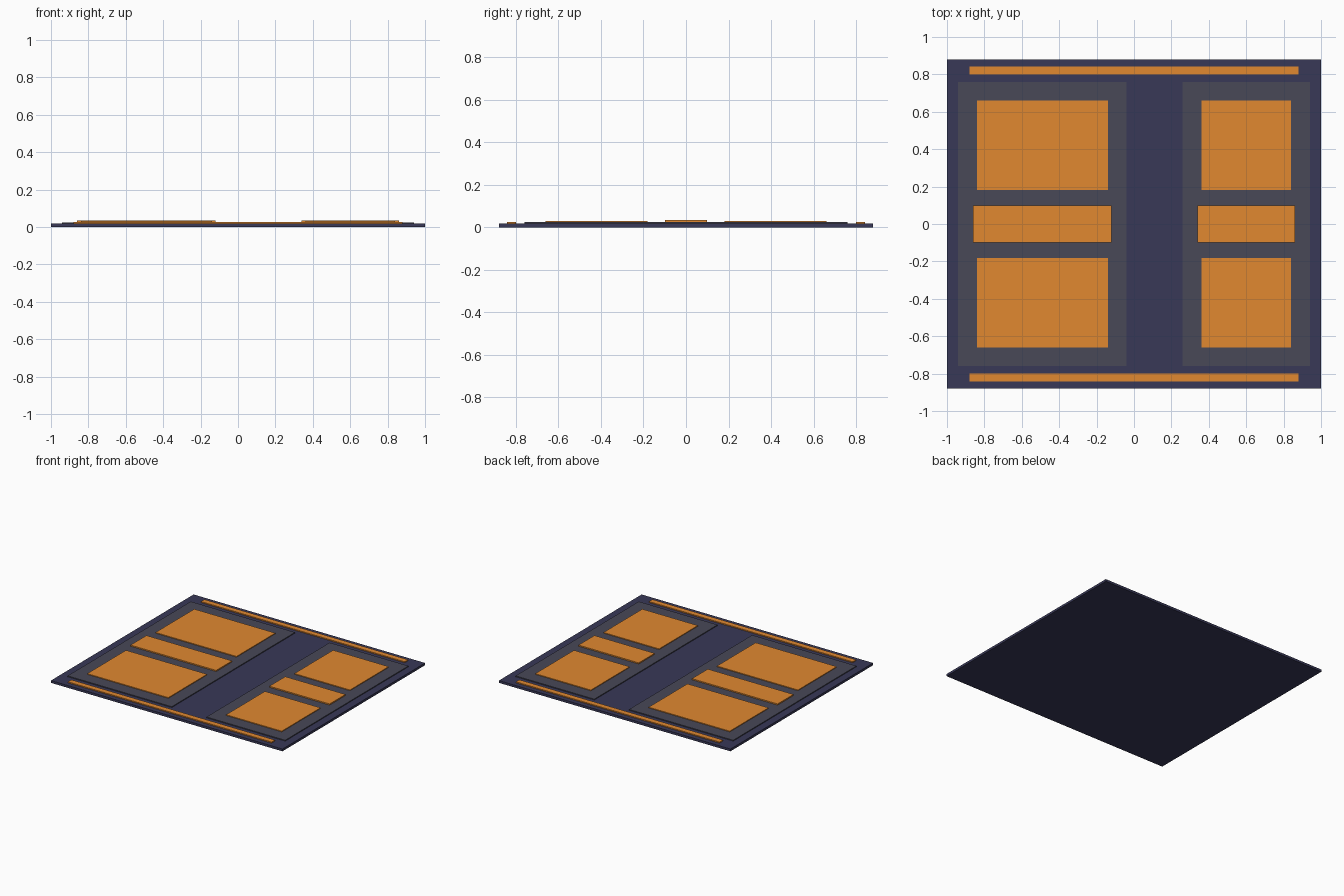
import bpy
import bmesh

if "Cube" in bpy.data.objects:
    bpy.data.objects.remove(bpy.data.objects["Cube"])


def material(name, color):
    m = bpy.data.materials.new(name)
    m.diffuse_color = (*color, 1)
    m.use_nodes = True
    m.node_tree.nodes["Principled BSDF"].inputs["Base Color"].default_value = m.diffuse_color
    return m


NAVY = material("navy", (0.04, 0.04, 0.095))
SLATE = material("slate", (0.065, 0.065, 0.095))
ORANGE = material("orange", (0.75, 0.25, 0.03))


def slab(name, x, y, z, mat):
    """Flat box spanning the given (min, max) ranges."""
    bm = bmesh.new()
    bmesh.ops.create_cube(bm, size=1)
    for v in bm.verts:
        v.co = [r[0] if c < 0 else r[1] for c, r in zip(v.co, (x, y, z))]
    mesh = bpy.data.meshes.new(name)
    bm.to_mesh(mesh)
    bm.free()
    mesh.materials.append(mat)
    obj = bpy.data.objects.new(name, mesh)
    bpy.context.collection.objects.link(obj)
    return obj


# Base plate
slab("base_plate", (-1, 1), (-0.88, 0.88), (0, 0.018), NAVY)

# Two raised panels, each with a centre bar and a pair of square pads
for side, x0, x1 in (("left", -0.94, -0.04), ("right", 0.26, 0.94)):
    slab(f"{side}_panel", (x0, x1), (-0.76, 0.76), (0.018, 0.025), SLATE)
    slab(f"{side}_centre_bar", (x0 + 0.08, x1 - 0.08), (-0.098, 0.098),
         (0.025, 0.034), ORANGE)
    pad_x = (x0 + 0.1, x1 - 0.1)
    slab(f"{side}_front_pad", pad_x, (-0.66, -0.182), (0.025, 0.031), ORANGE)
    slab(f"{side}_back_pad", pad_x, (0.182, 0.66), (0.025, 0.031), ORANGE)

# Edge strips along front and back
slab("front_strip", (-0.88, 0.88), (-0.842, -0.8), (0.018, 0.026), ORANGE)
slab("back_strip", (-0.88, 0.88), (0.8, 0.842), (0.018, 0.026), ORANGE)
